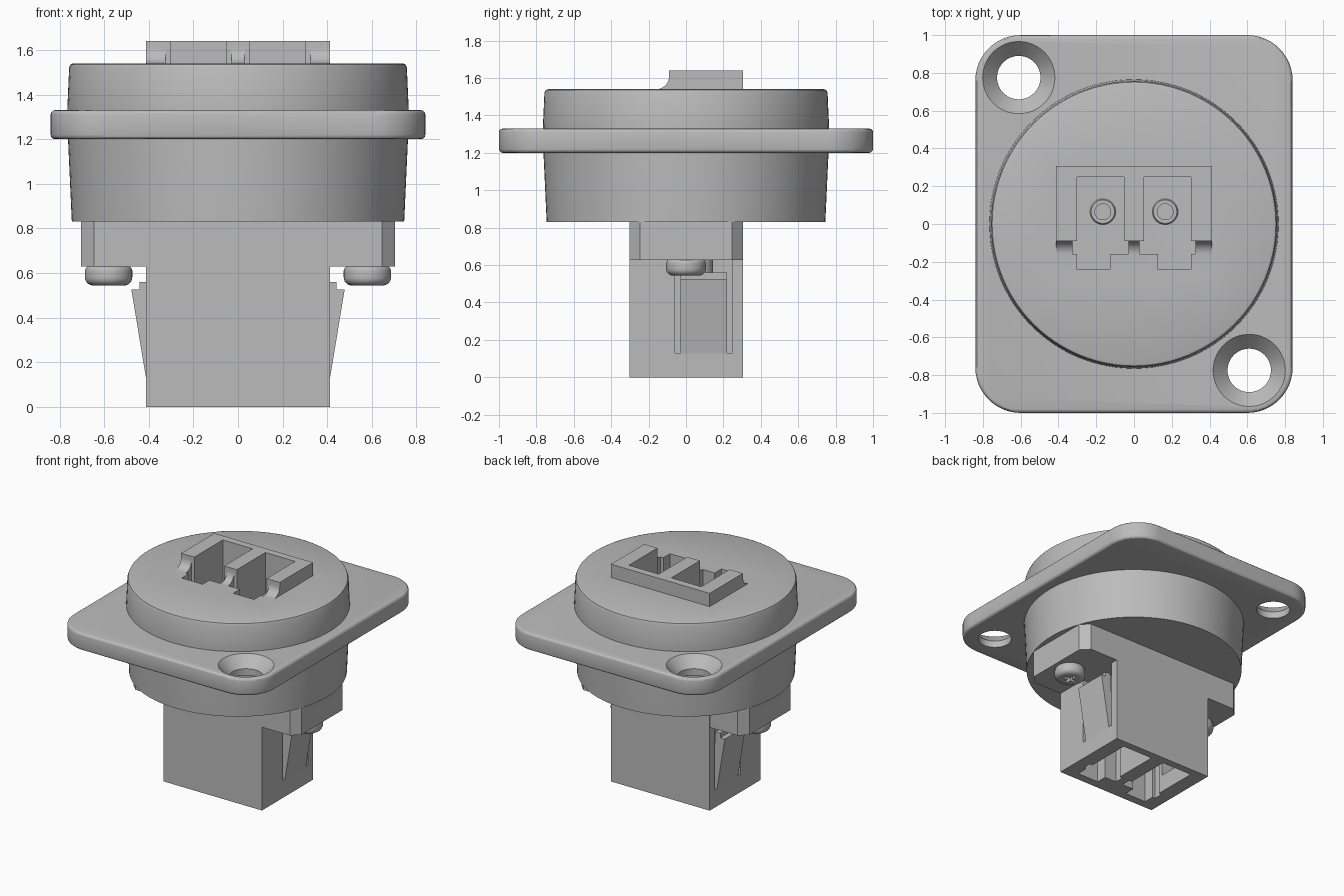
import bpy, bmesh
from math import sin, cos, pi, radians
from mathutils import Vector

cube = bpy.data.objects.get("Cube")
if cube:
    bpy.data.objects.remove(cube, do_unlink=True)

grey = bpy.data.materials.new("plain grey")
grey.use_nodes = True
grey.diffuse_color = (0.5, 0.5, 0.5, 1)
grey.node_tree.nodes["Principled BSDF"].inputs["Base Color"].default_value = (0.5, 0.5, 0.5, 1)


def finish(name, bm):
    bmesh.ops.recalc_face_normals(bm, faces=bm.faces)
    mesh = bpy.data.meshes.new(name)
    bm.to_mesh(mesh)
    bm.free()
    mesh.materials.append(grey)
    obj = bpy.data.objects.new(name, mesh)
    bpy.context.collection.objects.link(obj)
    return obj


def prism(name, points, lo, hi, axis="z"):
    """Extrude a 2D outline along an axis: outline is xy, xz or yz."""
    place = {"z": lambda a, b, t: (a, b, t),
             "y": lambda a, b, t: (a, t, b),
             "x": lambda a, b, t: (t, a, b)}[axis]
    bm = bmesh.new()
    face = bm.faces.new([bm.verts.new(place(a, b, lo)) for a, b in points])
    moved = bmesh.ops.extrude_face_region(bm, geom=[face])["geom"]
    bmesh.ops.translate(bm, vec=Vector(place(0, 0, hi - lo)),
                        verts=[v for v in moved if isinstance(v, bmesh.types.BMVert)])
    return finish(name, bm)


def box(name, x, y, z):
    return prism(name, [(x[0], y[0]), (x[1], y[0]), (x[1], y[1]), (x[0], y[1])], *z)


def lathe(name, profile, centre=(0, 0), steps=96, closed=False):
    """Spin an (r, z) profile about a vertical axis."""
    bm = bmesh.new()
    verts = [bm.verts.new((r, 0, z)) for r, z in profile]
    edges = [bm.edges.new(pair) for pair in zip(verts, verts[1:])]
    if closed:
        edges.append(bm.edges.new((verts[-1], verts[0])))
    bmesh.ops.spin(bm, geom=verts + edges, cent=(0, 0, 0), axis=(0, 0, 1),
                   angle=2 * pi, steps=steps)
    bmesh.ops.remove_doubles(bm, verts=bm.verts, dist=1e-4)
    bmesh.ops.translate(bm, verts=bm.verts, vec=(*centre, 0))
    return finish(name, bm)


def apply(obj, mod):
    bpy.context.view_layer.objects.active = obj
    bpy.ops.object.modifier_apply(modifier=mod.name)


def cut(obj, cutter):
    mod = obj.modifiers.new("cut", "BOOLEAN")
    mod.operation, mod.solver, mod.object = "DIFFERENCE", "EXACT", cutter
    apply(obj, mod)
    bpy.data.objects.remove(cutter, do_unlink=True)


def arc(cx, cy, r, start, end, n):
    angles = [radians(start + (end - start) * i / n) for i in range(n + 1)]
    return [(cx + r * cos(a), cy + r * sin(a)) for a in angles]


parts = []

# Mounting plate with rounded corners and two countersunk holes
R = 0.24
outline = []
for sx, sy, a in ((1, 1, 0), (-1, 1, 90), (-1, -1, 180), (1, -1, 270)):
    outline += arc(sx * (0.84 - R), sy * (1 - R), R, a, a + 90, 12)
plate = prism("mounting_plate", outline, 1.2, 1.33)
bevel = plate.modifiers.new("bevel", "BEVEL")
bevel.width, bevel.segments, bevel.angle_limit = 0.02, 3, radians(50)
apply(plate, bevel)
for centre in ((-0.61, 0.775), (0.61, -0.775)):
    cut(plate, lathe("hole", [(0, 1.1), (0.115, 1.1), (0.115, 1.25), (0.192, 1.331),
                              (0.192, 1.4), (0, 1.4)], centre, 64))
parts.append(plate)

# Tapered round housing, opened for the coupler body
drum = lathe("round_housing", [(0, 0.83), (0.745, 0.83), (0.762, 1.2), (0.765, 1.34),
                               (0.757, 1.52), (0.751, 1.535), (0.738, 1.54), (0, 1.54)])
cut(drum, box("opening", (-0.41, 0.41), (-0.302, 0.305), (0.5, 2)))
parts.append(drum)

# Coupler body: block with a scooped front lip at the top
body = box("coupler_body", (-0.412, 0.412), (-0.303, 0.306), (0, 1.64))
scoop = arc(-0.16, 1.61, 0.07, 0, -90, 8)
cut(body, prism("scoop", [(-0.09, 1.8)] + scoop + [(-0.5, 1.54), (-0.5, 1.8)], -1, 1, "x"))

# Stepped sockets, two at each end, either side of a middle wall
socket = [(0.053, 0.25), (0.053, -0.09), (0.03, -0.09), (0.03, -0.16), (0.127, -0.16),
          (0.127, -0.24), (0.302, -0.24), (0.302, -0.16), (0.325, -0.16), (0.325, -0.09),
          (0.302, -0.09), (0.302, 0.25)]
for side in (-1, 1):
    for lo, hi in ((-0.1, 0.76), (0.9, 1.8)):
        cut(body, prism("socket", [(side * x, y) for x, y in socket], lo, hi))
    window = sorted((side * 0.28, side * 0.5))
    cut(body, box("clip_window", window, (-0.06, 0.248), (0.13, 0.628)))
parts.append(body)

clip = [(0.37, 0.12), (0.411, 0.12), (0.478, 0.525), (0.441, 0.525), (0.441, 0.56), (0.40, 0.56)]
ear = [(0.41, -0.302), (0.645, -0.302), (0.703, -0.245), (0.703, 0.245), (0.645, 0.305), (0.41, 0.305)]
for side, word in ((1, "left"), (-1, "right")):
    # Springy side clip
    parts.append(prism(word + "_clip", [(side * x, z) for x, z in clip], -0.03, 0.22, "y"))

    # Chamfered ear that takes the screw
    parts.append(prism(word + "_ear", [(side * x, y) for x, y in ear], 0.628, 0.84))

    # Round screw head with a cross recess
    x = side * 0.58
    edge = arc(0.07, 0.58, 0.036, -90, 0, 6) + arc(0.086, 0.61, 0.02, 0, 90, 4)
    screw = lathe(word + "_screw", [(0, 0.544)] + edge + [(0, 0.63)], (x, 0), 48)
    cut(screw, box("slot", (x - 0.05, x + 0.05), (-0.012, 0.012), (0.5, 0.58)))
    cut(screw, box("slot", (x - 0.012, x + 0.012), (-0.05, 0.05), (0.5, 0.58)))
    parts.append(screw)

    # Hollow sleeve through the middle wall
    parts.append(lathe(word + "_sleeve", [(0.042, 0.3), (0.062, 0.3), (0.08, 0.33), (0.08, 1.31),
                                          (0.062, 1.34), (0.042, 1.34)],
                       (side * 0.165, 0.065), 32, closed=True))

for obj in parts:
    bpy.ops.object.select_all(action="DESELECT")
    obj.select_set(True)
    bpy.context.view_layer.objects.active = obj
    bpy.ops.object.shade_smooth_by_angle(angle=radians(30))
